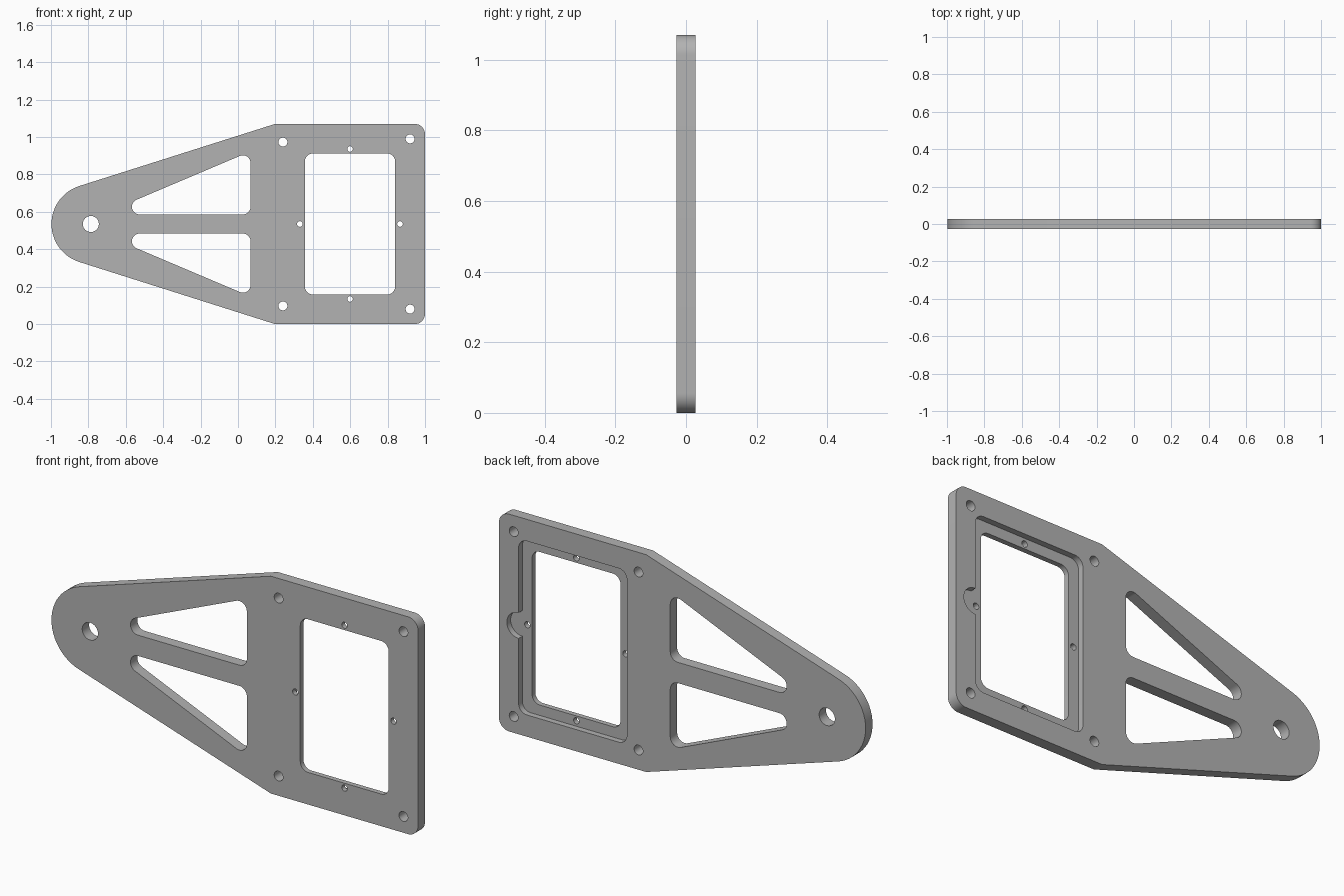
import bpy, bmesh
from math import atan2, cos, sin, tan, pi, radians
from mathutils import Vector

cube = bpy.data.objects.get("Cube")
if cube:
    bpy.data.objects.remove(cube, do_unlink=True)

HALF = 0.027      # half the plate thickness
MID = 0.535       # height of the symmetry line

grey = bpy.data.materials.new("plain_grey")
grey.use_nodes = True
grey.diffuse_color = (0.45, 0.45, 0.45, 1)
grey.node_tree.nodes["Principled BSDF"].inputs["Base Color"].default_value = (0.45, 0.45, 0.45, 1)


def rounded(corners, steps=12):
    """Outline from (x, z, radius) corners, each one filleted."""
    pts = []
    for i, (x, z, r) in enumerate(corners):
        p = Vector((x, z))
        if r == 0:
            pts.append(p)
            continue
        a = (Vector(corners[i - 1][:2]) - p).normalized()
        b = (Vector(corners[(i + 1) % len(corners)][:2]) - p).normalized()
        half = a.angle(b) / 2
        c = p + (a + b).normalized() * r / sin(half)
        v, w = p + a * r / tan(half) - c, p + b * r / tan(half) - c
        start = atan2(v.y, v.x)
        sweep = (atan2(w.y, w.x) - start + pi) % (2 * pi) - pi
        n = steps * 2 if r > 0.1 else steps
        for k in range(n + 1):
            t = start + sweep * k / n
            pts.append(c + r * Vector((cos(t), sin(t))))
    return pts


def box(x0, x1, z0, z1, r):
    return rounded([(x0, z0, r), (x1, z0, r), (x1, z1, r), (x0, z1, r)])


def circle(x, z, r, n=32):
    return [Vector((x + r * cos(2 * pi * k / n), z + r * sin(2 * pi * k / n))) for k in range(n)]


def slab(name, outline, y0, y1):
    """Solid made by extruding an outline along y."""
    bm = bmesh.new()
    face = bm.faces.new([bm.verts.new((p.x, y0, p.y)) for p in outline])
    new = bmesh.ops.extrude_face_region(bm, geom=[face])["geom"]
    bmesh.ops.translate(bm, vec=(0, y1 - y0, 0),
                        verts=[g for g in new if isinstance(g, bmesh.types.BMVert)])
    bmesh.ops.recalc_face_normals(bm, faces=bm.faces)
    mesh = bpy.data.meshes.new(name)
    bm.to_mesh(mesh)
    bm.free()
    mesh.materials.append(grey)
    ob = bpy.data.objects.new(name, mesh)
    bpy.context.collection.objects.link(ob)
    return ob


# Plate: tapered arm with a round nose and a rectangular head
plate = slab("mounting_plate", rounded([
    (-1.489, MID, 0.213), (0.198, 0, 0), (1, 0, 0.055),
    (1, 2 * MID, 0.055), (0.198, 2 * MID, 0)]), -HALF, HALF)


def cut(outline, y0=-0.1):
    cutter = slab("cutter", outline, y0, 0.1)
    cutter.hide_render = True
    bpy.context.view_layer.objects.active = plate
    mod = plate.modifiers.new("cut", "BOOLEAN")
    mod.operation, mod.solver, mod.object = "DIFFERENCE", "EXACT", cutter
    bpy.ops.object.modifier_apply(modifier=mod.name)
    bpy.data.objects.remove(cutter, do_unlink=True)


# Recess in the back with a finger notch, then the window through it
cut(box(0.303, 0.893, 0.107, 0.963, 0.045), -0.002)
cut(circle(0.894, MID, 0.063), -0.002)
cut(box(0.358, 0.84, 0.158, 0.912, 0.042))

# Triangular openings, corner holes and window screw holes, mirrored in height
for s in (1, -1):
    cut(rounded([(-0.728, MID + s * 0.051, 0.041), (0.067, MID + s * 0.051, 0.041),
                 (0.067, MID + s * 0.388, 0.041)]))
    cut(circle(0.24, MID + s * 0.438, 0.024))
    cut(circle(0.92, MID + s * 0.455, 0.024))
    cut(circle(0.599, MID + s * 0.401, 0.015))
for x in (0.331, 0.866):
    cut(circle(x, MID, 0.015))

# Pivot hole in the nose
cut(circle(-0.787, MID, 0.043))

bpy.ops.object.select_all(action="DESELECT")
plate.select_set(True)
bpy.context.view_layer.objects.active = plate
bpy.ops.object.shade_smooth_by_angle(angle=radians(15))
